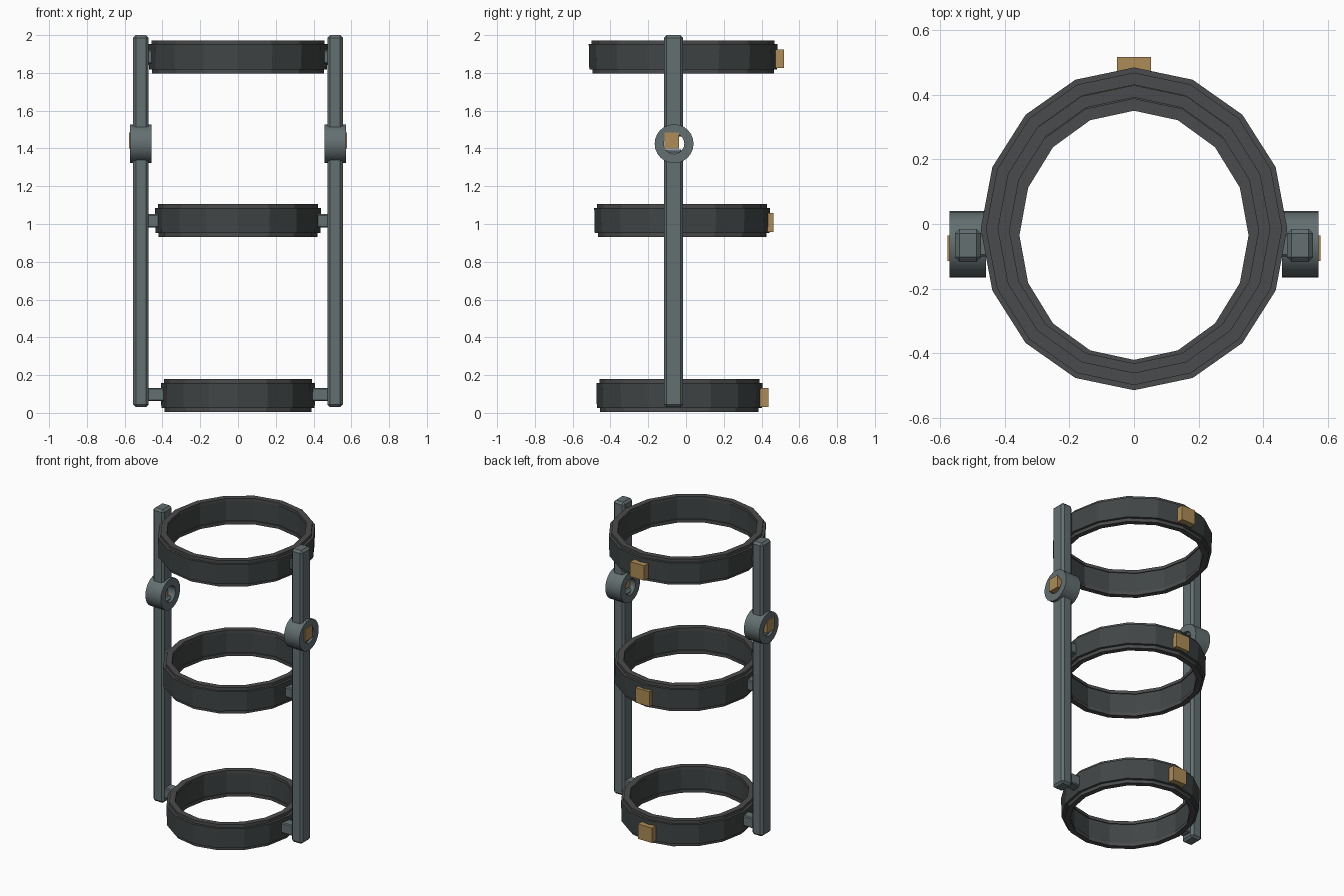
import bpy, bmesh, math
from mathutils import Matrix

if "Cube" in bpy.data.objects:
    bpy.data.objects.remove(bpy.data.objects["Cube"])


def mat(name, rgb):
    m = bpy.data.materials.new(name)
    m.diffuse_color = (*rgb, 1)
    m.use_nodes = True
    m.node_tree.nodes["Principled BSDF"].inputs["Base Color"].default_value = m.diffuse_color
    return m


BAND = mat("dark band", (0.052, 0.060, 0.060))
RIM = mat("charcoal rim", (0.068, 0.070, 0.072))
STEEL = mat("grey steel", (0.125, 0.160, 0.165))
BRASS = mat("dull brass", (0.42, 0.26, 0.095))


def make(name, bm, *mats):
    bmesh.ops.recalc_face_normals(bm, faces=bm.faces)
    me = bpy.data.meshes.new(name)
    bm.to_mesh(me)
    bm.free()
    for m in mats:
        me.materials.append(m)
    ob = bpy.data.objects.new(name, me)
    bpy.context.collection.objects.link(ob)
    return ob


def box(name, lo, hi, m, bevel=0.0):
    bm = bmesh.new()
    size = [h - l for l, h in zip(lo, hi)]
    mid = [(h + l) / 2 for l, h in zip(lo, hi)]
    bmesh.ops.create_cube(bm, size=1, matrix=Matrix.Translation(mid) @ Matrix.Diagonal((*size, 1)))
    ob = make(name, bm, m)
    if bevel:
        b = ob.modifiers.new("bevel", 'BEVEL')
        b.width, b.segments = bevel, 1
    return ob


def lathe(bm, profile, n, place, material_of=lambda i: 0):
    """Closed (radius, height) profile swept round; place maps (angle, r, h) to a point."""
    rows = [[bm.verts.new(place(2 * math.pi * k / n, r, h)) for r, h in profile] for k in range(n)]
    for k in range(n):
        a, b = rows[k], rows[(k + 1) % n]
        for i in range(len(profile)):
            j = (i + 1) % len(profile)
            f = bm.faces.new((a[i], b[i], b[j], a[j]))
            f.material_index = material_of(i)


def hoop(name, z, rx, ry, cy):
    """Faceted elliptical hoop with a stepped rim along both edges."""
    bm = bmesh.new()
    prof = [(-0.003, 0.022), (0.0, 0.155), (-0.016, 0.155), (-0.016, 0.175),
            (-0.054, 0.175), (-0.054, 0.155), (-0.048, 0.155), (-0.048, 0.022),
            (-0.054, 0.022), (-0.054, 0.0), (-0.020, 0.0), (-0.020, 0.022)]
    lathe(bm, prof, 16,
          lambda t, r, h: ((rx + r) * math.cos(t), cy + (ry + r) * math.sin(t), z + h),
          lambda i: 0 if i in (0, 6) else 1)
    make(name, bm, BAND, RIM)


# Hoops with a buckle block at the back: name, base z, radii, centre y, buckle depth
for name, z, rx, ry, cy, back in (("lower", 0.004, 0.409, 0.440, -0.035, 0.436),
                                  ("middle", 0.930, 0.440, 0.466, -0.020, 0.463),
                                  ("upper", 1.797, 0.475, 0.500, -0.015, 0.518)):
    hoop(name + "_hoop", z, rx, ry, cy)
    box(name + "_buckle", (-0.052, back - 0.045, z + 0.028), (0.052, back, z + 0.128), BRASS)

RAIL_Y, HINGE_Z = -0.066, 1.425
for side, s in (("left", -1), ("right", 1)):
    def sided(name, x0, x1, y, z, m, bevel=0.0):
        xs = sorted((s * x0, s * x1))
        box(f"{side}_{name}", (xs[0], y[0], z[0]), (xs[1], y[1], z[1]), m, bevel)

    # Side rails, parted at the hinge
    ry = (RAIL_Y - 0.051, RAIL_Y + 0.051)
    sided("lower_rail", 0.474, 0.555, ry, (0.03, 1.395), STEEL, 0.014)
    sided("upper_rail", 0.474, 0.555, ry, (1.462, 2.0), STEEL, 0.014)

    # Brackets joining rails to hoops
    for name, x0, z in (("lower", 0.385, 0.097), ("middle", 0.415, 1.017), ("upper", 0.445, 1.885)):
        sided(name + "_bracket", x0, 0.482, (RAIL_Y - 0.035, RAIL_Y + 0.035),
              (z - 0.035, z + 0.035), STEEL, 0.006)

    # Hinge collar with an open bore
    bm = bmesh.new()
    lathe(bm, [(0.103, 0.458), (0.103, 0.572), (0.054, 0.572), (0.054, 0.458)], 24,
          lambda t, r, h: (s * h, RAIL_Y + 0.003 + r * math.cos(t), HINGE_Z + r * math.sin(t)))
    collar = make(f"{side}_hinge_collar", bm, STEEL)
    bpy.context.view_layer.objects.active = collar
    bpy.ops.object.select_all(action='DESELECT')
    collar.select_set(True)
    bpy.ops.object.shade_smooth_by_angle(angle=math.radians(30))

    # Brass pin block in the bore
    sided("hinge_pin", 0.495, 0.578, (-0.115, -0.036), (1.40, 1.484), BRASS)
